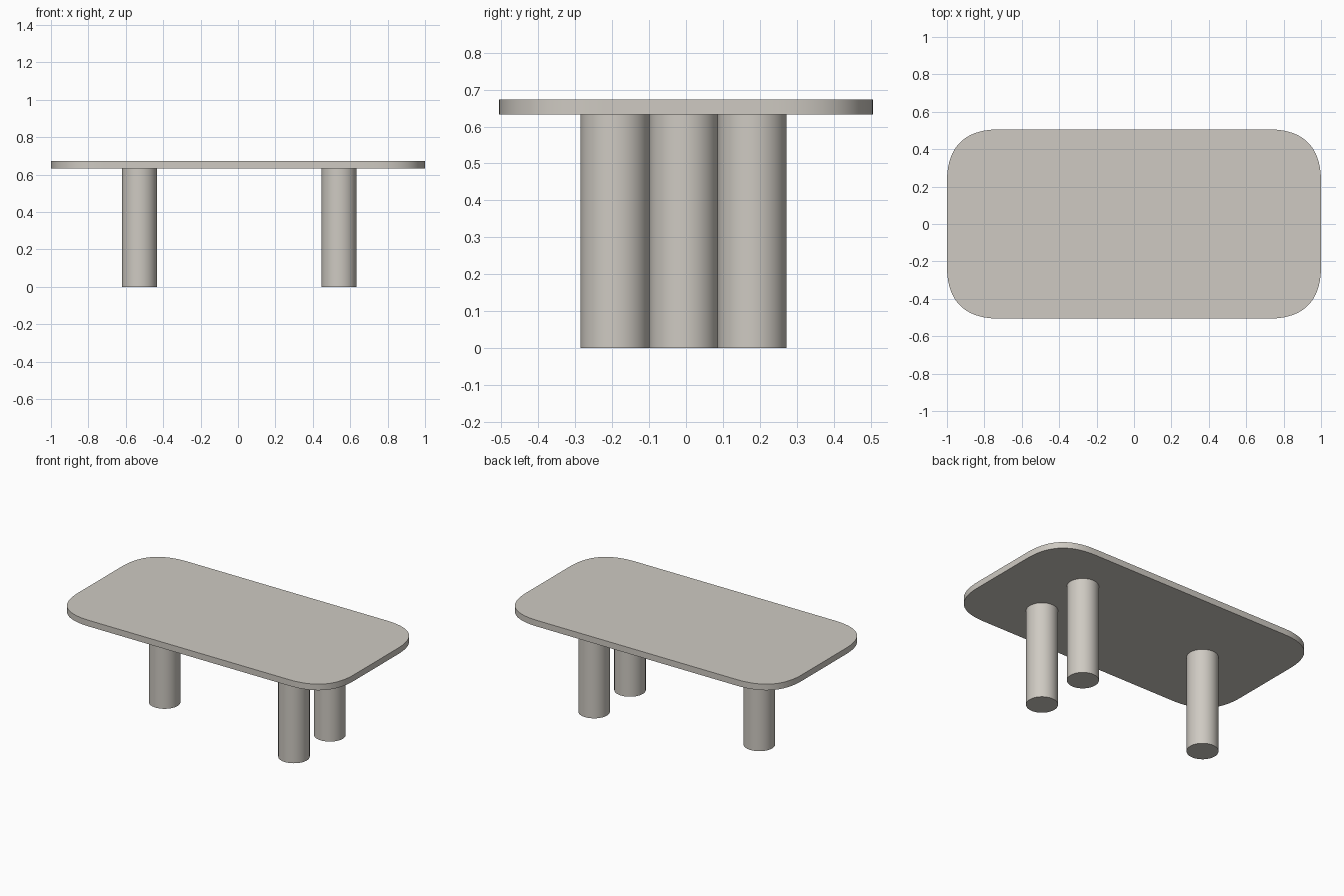
import bpy, bmesh, math
from mathutils import Vector
from mathutils.geometry import interpolate_bezier

if "Cube" in bpy.data.objects:
    bpy.data.objects.remove(bpy.data.objects["Cube"])

stone = bpy.data.materials.new("warm_grey_stone")
stone.diffuse_color = (0.62, 0.59, 0.54, 1.0)
stone.use_nodes = True
stone.node_tree.nodes["Principled BSDF"].inputs["Base Color"].default_value = stone.diffuse_color


def extrude_outline(name, outline, z0, z1):
    """Solid prism from a counter-clockwise outline, smooth sides and sharp rims."""
    bm = bmesh.new()
    base = bm.faces.new([bm.verts.new((x, y, z0)) for x, y in outline])
    ext = bmesh.ops.extrude_face_region(bm, geom=[base], use_keep_orig=True)
    bmesh.ops.translate(bm, vec=(0, 0, z1 - z0),
                        verts=[v for v in ext["geom"] if isinstance(v, bmesh.types.BMVert)])
    bmesh.ops.recalc_face_normals(bm, faces=bm.faces)
    mesh = bpy.data.meshes.new(name)
    bm.to_mesh(mesh)
    bm.free()
    mesh.materials.append(stone)
    obj = bpy.data.objects.new(name, mesh)
    bpy.context.collection.objects.link(obj)
    bpy.ops.object.select_all(action='DESELECT')
    obj.select_set(True)
    bpy.context.view_layer.objects.active = obj
    bpy.ops.object.shade_smooth_by_angle(angle=math.radians(30))
    return obj


# Tabletop: rectangle with long, soft corners
HX, HY, CORNER, PULL = 1.0, 0.506, 0.28, 0.667
quarter = interpolate_bezier(
    Vector((HX, HY - CORNER)), Vector((HX, HY - CORNER * (1 - PULL))),
    Vector((HX - CORNER * (1 - PULL), HY)), Vector((HX - CORNER, HY)), 20)
outline = []
for sx, sy in ((1, 1), (-1, 1), (-1, -1), (1, -1)):
    pts = quarter if sx * sy > 0 else reversed(quarter)
    outline += [(p[0] * sx, p[1] * sy) for p in pts]
extrude_outline("tabletop", outline, 0.633, 0.673)

# Three round column legs: one on the left, a pair on the right
RADIUS, SIDES = 0.0935, 64
for name, cx, cy in (("left_leg", -0.527, -0.006),
                     ("right_front_leg", 0.54, -0.192),
                     ("right_back_leg", 0.54, 0.179)):
    ring = [(cx + RADIUS * math.cos(2 * math.pi * i / SIDES),
             cy + RADIUS * math.sin(2 * math.pi * i / SIDES)) for i in range(SIDES)]
    extrude_outline(name, ring, 0.0, 0.633)
